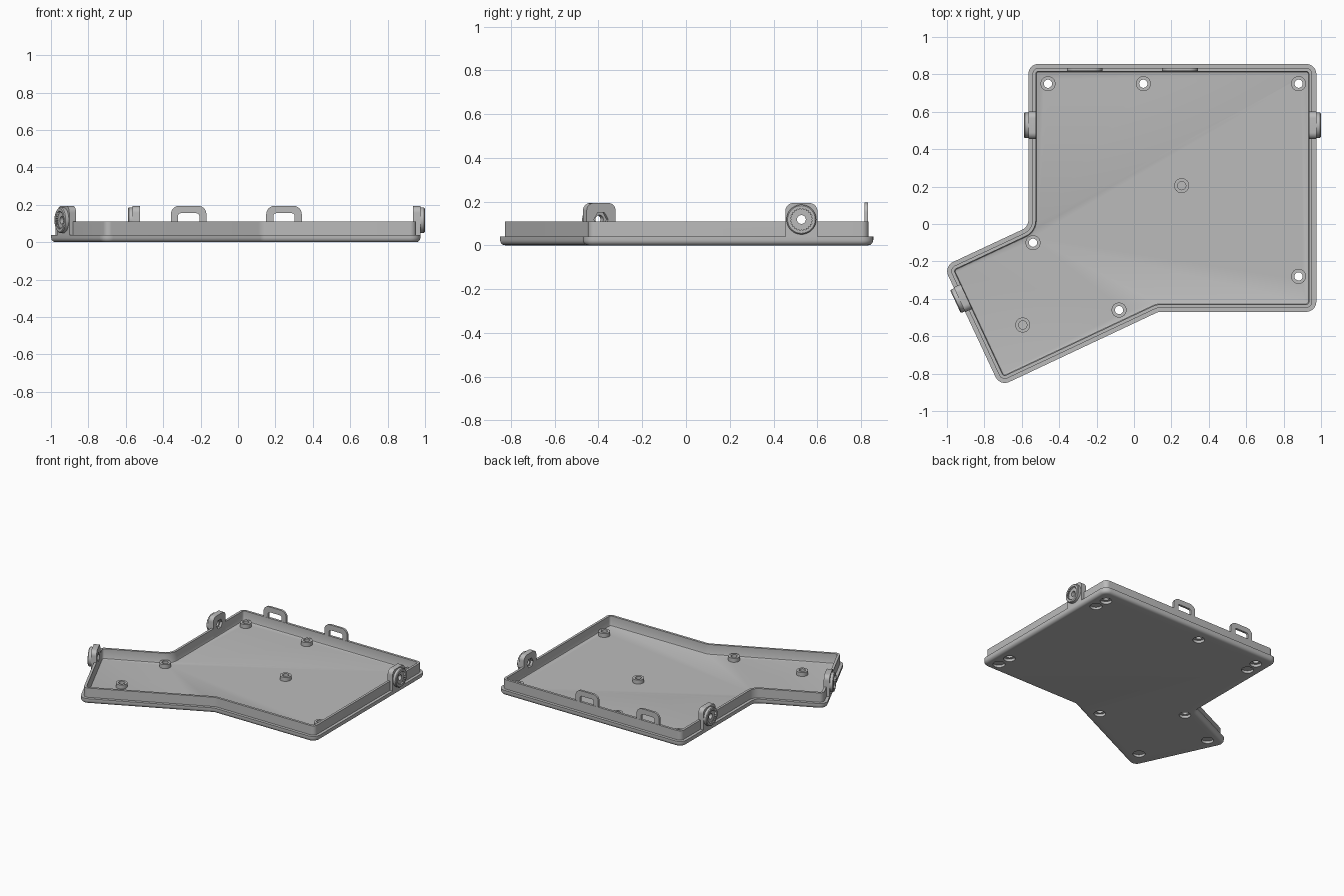
import bpy, bmesh, math
from mathutils import Vector, Matrix

if "Cube" in bpy.data.objects:
    bpy.data.objects.remove(bpy.data.objects["Cube"])

grey = bpy.data.materials.new("plain grey")
grey.use_nodes = True
grey.diffuse_color = (0.5, 0.5, 0.5, 1)
grey.node_tree.nodes["Principled BSDF"].inputs["Base Color"].default_value = (0.5, 0.5, 0.5, 1)


# ---------- helpers ----------
def fillet(points, radii, segs=8):
    """Round the corners of a 2D polygon."""
    out = []
    for i, p in enumerate(points):
        r = radii[i]
        if r == 0:
            out.append(p)
            continue
        a = (points[i - 1] - p).normalized()
        b = (points[(i + 1) % len(points)] - p).normalized()
        half = a.angle(b) / 2
        c = p + (a + b).normalized() * r / math.sin(half)
        t = r / math.tan(half)
        v0, v1, turn = p + a * t - c, p + b * t - c, math.pi - 2 * half
        for k in range(segs + 1):
            s = k / segs
            out.append(c + (v0 * math.sin((1 - s) * turn) + v1 * math.sin(s * turn)) / math.sin(turn))
    return out


def loft(bm, rings, closed=False):
    """Skin matching rings; cap the ends, or join last to first."""
    loops = [[bm.verts.new(v) for v in ring] for ring in rings]
    pairs = list(zip(loops, loops[1:]))
    if closed:
        pairs.append((loops[-1], loops[0]))
    else:
        bm.faces.new(loops[0])
        bm.faces.new(loops[-1])
    n = len(loops[0])
    for lo, hi in pairs:
        for i in range(n):
            j = (i + 1) % n
            bm.faces.new((lo[i], lo[j], hi[j], hi[i]))


def circle(r, z, x=0, y=0, n=32):
    return [Vector((x + r * math.cos(math.tau * i / n), y + r * math.sin(math.tau * i / n), z))
            for i in range(n)]


def side_ring(x, radius, n=48):
    """Ring around the lug axis, with radius as a function of the index."""
    return [Vector((x, radius(i) * math.cos(math.tau * i / n), LUG_Z + radius(i) * math.sin(math.tau * i / n)))
            for i in range(n)]


def finish(name, bm, matrix=None):
    if matrix:
        bm.transform(matrix)
    bmesh.ops.recalc_face_normals(bm, faces=bm.faces)
    mesh = bpy.data.meshes.new(name)
    bm.to_mesh(mesh)
    bm.free()
    mesh.materials.append(grey)
    ob = bpy.data.objects.new(name, mesh)
    bpy.context.collection.objects.link(ob)
    return ob


def activate(ob):
    bpy.ops.object.select_all(action='DESELECT')
    ob.select_set(True)
    bpy.context.view_layer.objects.active = ob


def cut(ob, cutter):
    mod = ob.modifiers.new("cut", 'BOOLEAN')
    mod.operation, mod.solver, mod.object = 'DIFFERENCE', 'EXACT', cutter
    activate(ob)
    bpy.ops.object.modifier_apply(modifier=mod.name)


# ---------- layout ----------
OUTLINE = [Vector(p) for p in ((.975, .856), (-.565, .856), (-.565, -.015), (-1.017, -.226),
                               (-.717, -.868), (.13, -.47), (.975, -.47))]
SCREWS = [(-.46, .75), (.05, .75), (.88, .75), (-.54, -.10), (.88, -.28), (-.08, -.46)]
BLIND = [(.255, .205), (-.595, -.54)]
FEET = [(.885, .65), (-.47, .65), (.885, -.385), (-.64, -.71), (-.88, -.265)]
LUGS = {"left_lug": (.975, .5275, 0), "right_lug": (-.565, .5275, 180), "arm_lug": (-.933, -.405, 205)}
LUG_Z = .118
FLOOR, RIM, WALL = .035, .04, .11


def outline_ring(inset, z, r=.055):
    pts, radii = [], []
    for i, p in enumerate(OUTLINE):
        e1 = (p - OUTLINE[i - 1]).normalized()
        e2 = (OUTLINE[(i + 1) % len(OUTLINE)] - p).normalized()
        n1, n2 = Vector((-e1.y, e1.x)), Vector((-e2.y, e2.x))
        pts.append(p + (n1 + n2) * inset / (1 + n1.dot(n2)))
        convex = e1.x * e2.y - e1.y * e2.x > 0
        radii.append(max(r - inset, .01) if convex else r + inset)
    return [Vector((q.x, q.y, z)) for q in fillet(pts, radii)]


# ---------- tray: rounded base, stepped rim, thin wall, floor ----------
F = .024
section = [(F - F * math.sin(a), F - F * math.cos(a)) for a in (math.pi / 2 * k / 5 for k in range(6))]
section += [(0, RIM), (.022, RIM), (.022, WALL), (.04, WALL), (.04, FLOOR + .01),
            (.043, FLOOR + .003), (.05, FLOOR)]
bm = bmesh.new()
loft(bm, [outline_ring(inset, z) for inset, z in section])
tray = finish("tray", bm)

# screw holes and foot recesses cut from below
bm = bmesh.new()
for x, y in SCREWS:
    loft(bm, [circle(r, z, x, y) for r, z in ((.04, -.02), (.04, .02), (.022, .02), (.022, .1))])
for x, y in FEET:
    loft(bm, [circle(.042, z, x, y) for z in (-.02, .018)])
cutter = finish("hole_cutter", bm)
cut(tray, cutter)
bpy.data.objects.remove(cutter)

# ---------- screw bosses on the floor ----------
for k, (x, y) in enumerate(SCREWS + BLIND):
    bm = bmesh.new()
    loft(bm, [circle(r, z, x, y) for r, z in ((.022, FLOOR - .003), (.04, FLOOR - .003),
                                              (.04, .065), (.022, .065))], closed=True)
    finish(f"screw_boss_{k + 1}", bm)

# ---------- strap lugs: plate, toothed disc, nut pocket ----------
plate_shape = fillet([Vector(p) for p in ((-.073, .037), (.073, .037), (.073, .193), (-.073, .193))],
                     [0, 0, .035, .035])


def teeth(i):
    return .052 if i % 2 else .044


def bore(i):
    return .02


def hexagon(i):
    return .031 / math.cos((math.tau * i / 48) % (math.pi / 3) - math.pi / 6)


for name, (x, y, angle) in LUGS.items():
    place = Matrix.Translation((x, y, 0)) @ Matrix.Rotation(math.radians(angle), 4, 'Z')
    bm = bmesh.new()
    loft(bm, [[Vector((d, p.x, p.y)) for p in plate_shape] for d in (-.0405, 0)])
    plate = finish(name + "_plate", bm, place)
    bm = bmesh.new()
    loft(bm, [side_ring(d, lambda i, r=r: r) for d, r in ((-.002, .068), (.019, .068), (.024, .063))])
    disc = finish(name + "_disc", bm, place)
    bm = bmesh.new()
    loft(bm, [side_ring(d, f) for d, f in ((-.07, hexagon), (-.022, hexagon), (-.022, bore),
                                           (.011, bore), (.011, teeth), (.06, teeth))])
    cutter = finish("lug_cutter", bm, place)
    for part in (plate, disc, tray):
        cut(part, cutter)
    bpy.data.objects.remove(cutter)

# ---------- latch loops on the back wall ----------
loop_shape = fillet([Vector(p) for p in ((-.095, .1), (-.057, .1), (-.057, .155), (.057, .155),
                                         (.057, .1), (.095, .1), (.095, .195), (-.095, .195))],
                    [0, 0, .015, .015, 0, 0, .045, .045])
for name, x in (("latch_loop_right", -.264), ("latch_loop_left", .246)):
    bm = bmesh.new()
    loft(bm, [[Vector((x + p.x, y, p.y)) for p in loop_shape] for y in (.817, .833)])
    finish(name, bm)

# ---------- shading ----------
for ob in bpy.context.collection.objects:
    if ob.type == 'MESH' and grey.name in ob.data.materials:
        activate(ob)
        bpy.ops.object.shade_smooth_by_angle(angle=math.radians(32))
